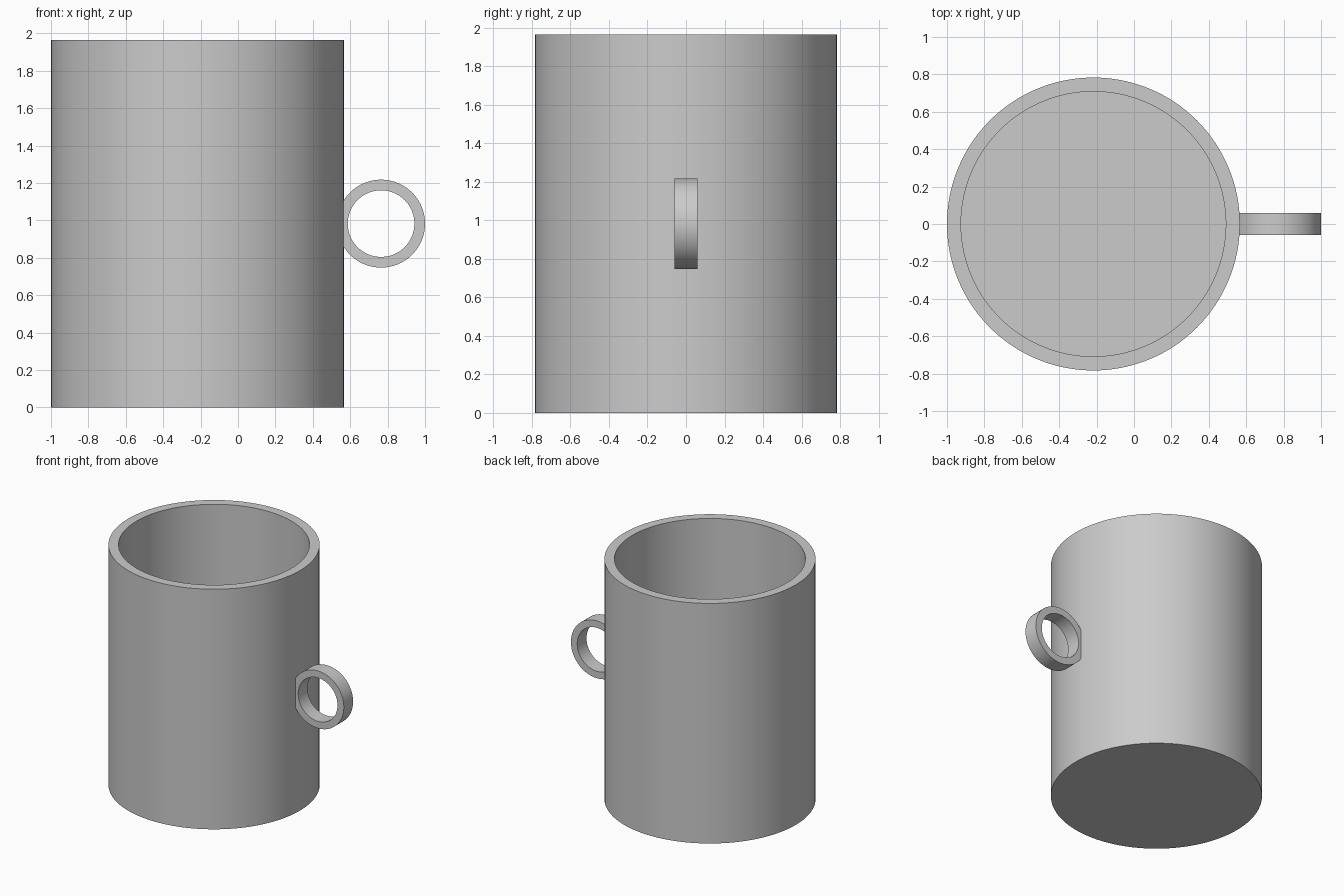
import bpy, bmesh, math
from mathutils import Matrix, Vector

if "Cube" in bpy.data.objects:
    bpy.data.objects.remove(bpy.data.objects["Cube"])

grey = bpy.data.materials.new("plain grey")
grey.diffuse_color = (0.6, 0.6, 0.6, 1)
grey.use_nodes = True
grey.node_tree.nodes["Principled BSDF"].inputs["Base Color"].default_value = grey.diffuse_color


def revolve(name, profile, steps, matrix, closed):
    """Turn (radius, height) points around z; open profiles get end caps."""
    bm = bmesh.new()
    rings = []
    for r, h in profile:
        angles = [2 * math.pi * i / steps for i in range(steps)]
        rings.append([bm.verts.new((r * math.cos(a), r * math.sin(a), h)) for a in angles])
    pairs = list(zip(rings, rings[1:]))
    if closed:
        pairs.append((rings[-1], rings[0]))
    else:
        bm.faces.new(rings[0])
        bm.faces.new(rings[-1])
    for a, b in pairs:
        for i in range(steps):
            j = (i + 1) % steps
            bm.faces.new((a[i], a[j], b[j], b[i]))
    bmesh.ops.recalc_face_normals(bm, faces=bm.faces)
    bm.transform(matrix)
    mesh = bpy.data.meshes.new(name)
    bm.to_mesh(mesh)
    bm.free()
    mesh.materials.append(grey)
    obj = bpy.data.objects.new(name, mesh)
    bpy.context.collection.objects.link(obj)
    bpy.ops.object.select_all(action='DESELECT')
    obj.select_set(True)
    bpy.context.view_layer.objects.active = obj
    bpy.ops.object.shade_smooth_by_angle(angle=math.radians(30))
    return obj


# Cup: outer wall, flat rim, inner wall and floor
R, WALL, H, FLOOR = 0.783, 0.075, 1.965, 0.08
revolve("mug_body", [(R, 0), (R, H), (R - WALL, H), (R - WALL, FLOOR)], 128,
        Matrix.Translation(Vector((R - 1, 0, 0))), closed=False)

# Handle: flat-sided ring whose inner edge sinks into the cup wall
RO, RI, W = 0.235, 0.178, 0.06
revolve("ring_handle", [(RO, -W), (RO, W), (RI, W), (RI, -W)], 96,
        Matrix.Translation(Vector((1 - RO, 0, H / 2))) @ Matrix.Rotation(math.pi / 2, 4, 'X'),
        closed=True)
